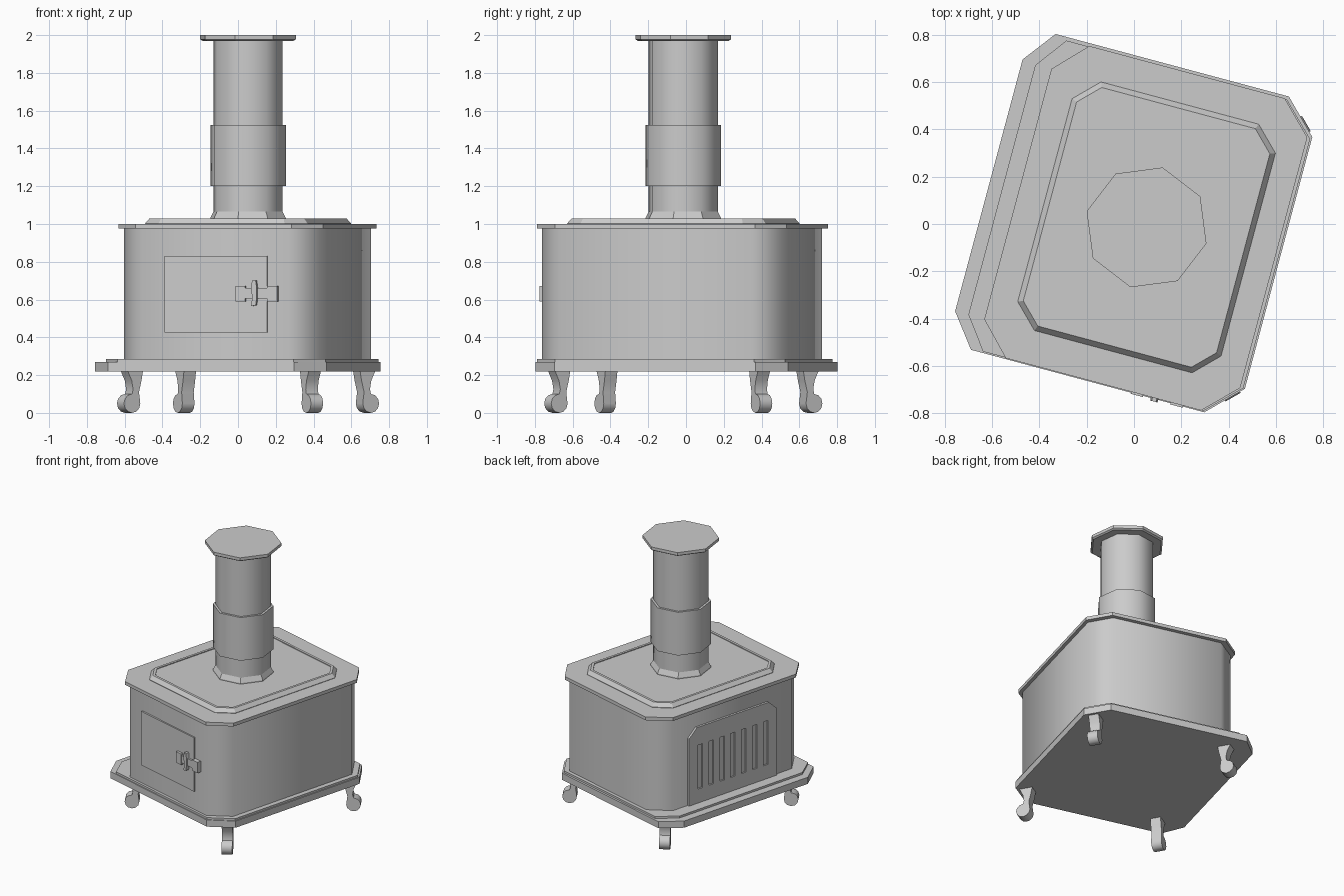
import bpy, bmesh, math
from mathutils import Matrix, Vector

if "Cube" in bpy.data.objects:
    bpy.data.objects.remove(bpy.data.objects["Cube"])

TURN = Matrix.Rotation(math.radians(-15), 4, 'Z')   # whole stove is turned on its vertical axis
CU = 0.055                                          # stove body centre along its own x


def finish(bm, name, smooth=None):
    bmesh.ops.transform(bm, matrix=TURN, verts=bm.verts)
    bmesh.ops.recalc_face_normals(bm, faces=bm.faces)
    me = bpy.data.meshes.new(name)
    bm.to_mesh(me)
    bm.free()
    ob = bpy.data.objects.new(name, me)
    bpy.context.collection.objects.link(ob)
    if smooth:
        bpy.ops.object.select_all(action='DESELECT')
        bpy.context.view_layer.objects.active = ob
        ob.select_set(True)
        bpy.ops.object.shade_smooth_by_angle(angle=math.radians(smooth))
    return ob


def loft(name, rings, smooth=None):
    """Skin a stack of equal-length point rings and cap both ends."""
    bm = bmesh.new()
    loops = [[bm.verts.new(p) for p in r] for r in rings]
    n = len(loops[0])
    for a, b in zip(loops, loops[1:]):
        for i in range(n):
            j = (i + 1) % n
            bm.faces.new((a[i], a[j], b[j], b[i]))
    bm.faces.new(loops[0][::-1])
    bm.faces.new(loops[-1])
    return finish(bm, name, smooth)


def clipped(u0, u1, v0, v1, cl, cr, cv, z):
    """Rectangle with cut corners; cl/cr = cut on the left/right, cv = cut along the depth."""
    return [(u0, v0 + cv, z), (u0 + cl, v0, z), (u1 - cr, v0, z), (u1, v0 + cv, z),
            (u1, v1 - cv, z), (u1 - cr, v1, z), (u0 + cl, v1, z), (u0, v1 - cv, z)]


def slab(name, u0, u1, v0, v1, cl, cr, cv, z0, z1, smooth=None):
    return loft(name, [clipped(u0, u1, v0, v1, cl, cr, cv, z) for z in (z0, z1)], smooth)


def octagon_stack(name, profile, smooth=None):
    rings = [[(CU + r * math.cos(k * math.pi / 4), r * math.sin(k * math.pi / 4), z)
              for k in range(8)] for r, z in profile]
    return loft(name, rings, smooth)


def boxes(name, spans):
    bm = bmesh.new()
    for lo, hi in spans:
        lo, hi = Vector(lo), Vector(hi)
        m = Matrix.Translation((lo + hi) / 2) @ Matrix.Diagonal((*(hi - lo), 1))
        bmesh.ops.create_cube(bm, size=1, matrix=m)
    return finish(bm, name)


# Stepped base, firebox and top plate
slab("base_plate", -0.635, 0.633, -0.692, 0.69, 0.107, 0.14, 0.14, 0.22, 0.27)
slab("base_step", -0.577, 0.626, -0.686, 0.675, 0.10, 0.137, 0.135, 0.27, 0.285)
slab("firebox", -0.482, 0.589, -0.667, 0.65, 0.13, 0.13, 0.13, 0.28, 0.98, smooth=60)
slab("top_plate", -0.507, 0.613, -0.688, 0.678, 0.13, 0.135, 0.135, 0.975, 1.0)

# Raised cooking surface with bevelled rim and shallow recess
rim = [(0.0, 0.995), (0.0, 1.003), (0.022, 1.03), (0.04, 1.03), (0.04, 1.024)]
loft("raised_top", [clipped(CU - 0.445 + i, CU + 0.445 - i, -0.544 + i, 0.544 - i,
                            0.1 - i * 0.6, 0.1 - i * 0.6, 0.1 - i * 0.6, z) for i, z in rim])

# Chimney
octagon_stack("chimney_collar", [(0.207, 1.02), (0.207, 1.032), (0.19, 1.065)])
octagon_stack("chimney_pipe", [(0.19, 1.02), (0.19, 1.975)], smooth=60)
octagon_stack("chimney_sleeve", [(0.207, 1.2), (0.207, 1.525)], smooth=60)
octagon_stack("chimney_cap", [(0.25, 1.97), (0.262, 1.978), (0.262, 2.0)])

# Front door with latch
boxes("door", [((-0.22, -0.678, 0.425), (0.34, -0.66, 0.83))])
boxes("door_latch", [((0.18, -0.692, 0.605), (0.40, -0.665, 0.66)),
                     ((0.172, -0.697, 0.59), (0.225, -0.665, 0.672)),
                     ((0.345, -0.697, 0.59), (0.40, -0.665, 0.672))])
handle = [(-0.016, 0.565), (0.010, 0.57), (0.016, 0.61), (0.016, 0.66),
          (0.010, 0.70), (-0.010, 0.70), (-0.016, 0.66), (-0.008, 0.61)]
loft("latch_handle", [[(0.275 + x, y, z) for x, z in handle] for y in (-0.665, -0.703)])

# Vent panel on the left side with seven recessed slots
panel = [(-0.39, 0.283), (0.39, 0.283), (0.39, 0.79), (0.32, 0.855), (-0.32, 0.855), (-0.39, 0.79)]
vent = loft("vent_panel", [[(u, v, z) for v, z in panel] for u in (-0.475, -0.498)])
cutter = boxes("slot_cutter", [((-0.52, k * 0.097 - 0.02, 0.39), (-0.487, k * 0.097 + 0.02, 0.72))
                               for k in range(-3, 4)])
cutter.hide_render = True
cutter.hide_set(True)
mod = vent.modifiers.new("slots", 'BOOLEAN')
mod.object = cutter
mod.operation = 'DIFFERENCE'
mod.solver = 'EXACT'

# Scroll legs pointing out along the diagonals
foot = [(0.012 + 0.05 * math.cos(math.radians(a)), 0.05 + 0.05 * math.sin(math.radians(a)))
        for a in range(-180, 91, 30)]
leg = [(-0.03, 0.11), *foot, (0.006, 0.125), (0.014, 0.17), (0.04, 0.225),
       (-0.055, 0.225), (-0.045, 0.17)][::-1]
for su, left in ((-1, "left"), (1, "right")):
    for sv, front in ((-1, "front"), (1, "back")):
        d = Vector((su, sv, 0)).normalized()
        side = Vector((-d.y, d.x, 0))
        c = Vector((CU + su * 0.495, sv * 0.555, 0))
        loft(f"{front}_{left}_leg",
             [[c + d * r + side * t + Vector((0, 0, z)) for r, z in leg] for t in (-0.037, 0.037)],
             smooth=40)
